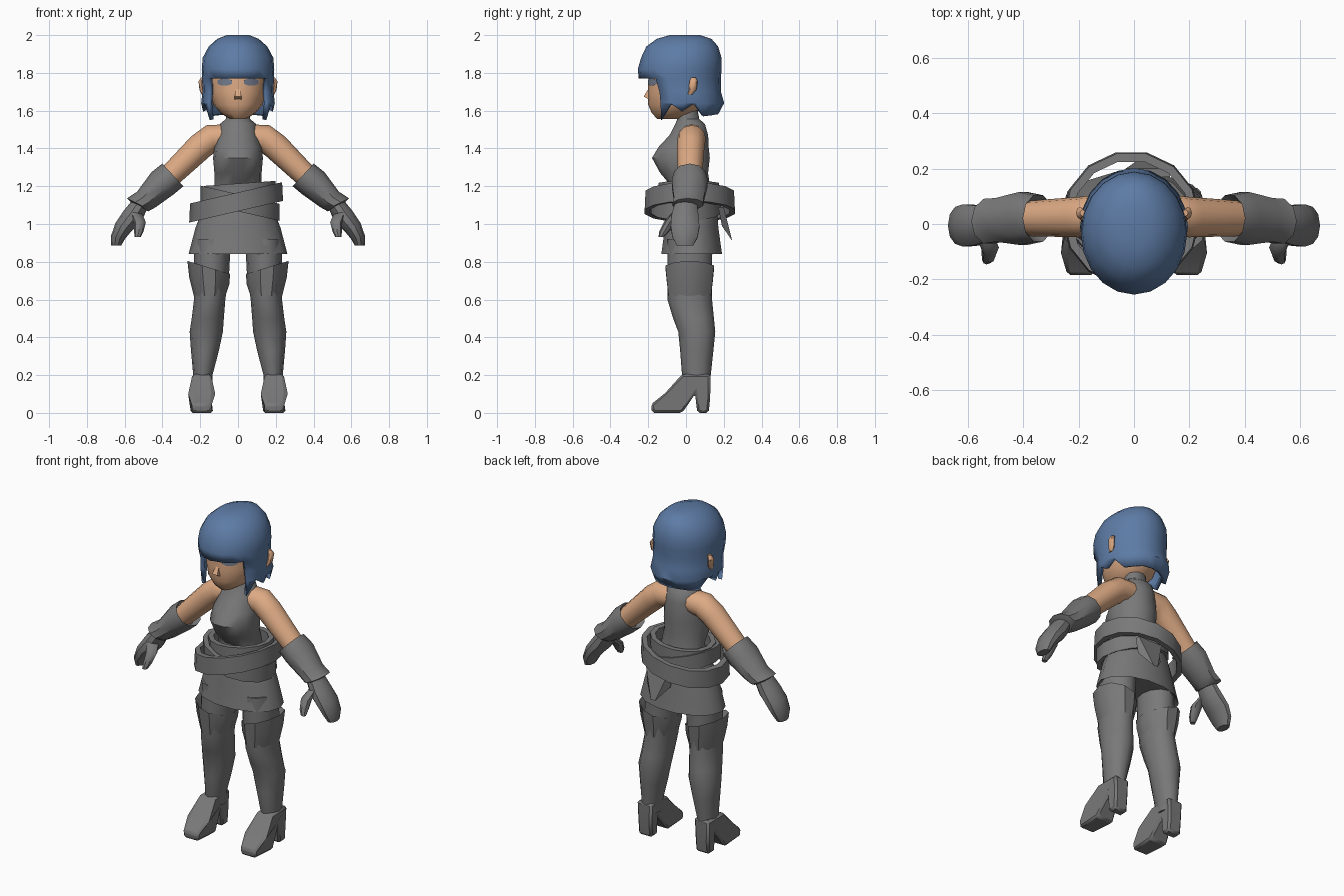
import bpy, bmesh, math
from mathutils import Vector

if "Cube" in bpy.data.objects:
    bpy.data.objects.remove(bpy.data.objects["Cube"])


def material(name, rgb):
    m = bpy.data.materials.new(name)
    m.diffuse_color = (*rgb, 1)
    m.use_nodes = True
    m.node_tree.nodes["Principled BSDF"].inputs["Base Color"].default_value = m.diffuse_color
    return m


GRAY = material("cloth gray", (0.19, 0.19, 0.19))
SKIN = material("skin", (0.72, 0.40, 0.23))
HAIR = material("hair blue", (0.11, 0.20, 0.38))
EYE = material("eye gray blue", (0.18, 0.21, 0.28))


def finish(name, bm, mat, mirror=False):
    bmesh.ops.recalc_face_normals(bm, faces=bm.faces)
    me = bpy.data.meshes.new(name)
    bm.to_mesh(me)
    bm.free()
    me.materials.append(mat)
    ob = bpy.data.objects.new(name, me)
    bpy.context.collection.objects.link(ob)
    if mirror:
        ob.modifiers.new("mirror", 'MIRROR').use_mirror_merge = False
    return ob


def loft(name, rings, mat, n=12, mirror=False, caps=(True, True), closed=False):
    """Skin rings (x, y, z, half width, half depth, tilt about y in degrees)."""
    bm = bmesh.new()
    rows = []
    for x, y, z, a, b, *t in rings:
        t = math.radians(t[0]) if t else 0
        u = Vector((math.cos(t), 0, math.sin(t)))
        rows.append([bm.verts.new(Vector((x, y, z))
                     + u * a * math.cos(2 * math.pi * k / n)
                     + Vector((0, b * math.sin(2 * math.pi * k / n), 0))) for k in range(n)])
    pairs = list(zip(rows, rows[1:])) + ([(rows[-1], rows[0])] if closed else [])
    for r, s in pairs:
        for k in range(n):
            j = (k + 1) % n
            bm.faces.new((r[k], r[j], s[j], s[k]))
    if not closed:
        for on, r in zip(caps, (rows[0], rows[-1])):
            if on:
                bm.faces.new(r)
    return finish(name, bm, mat, mirror)


def prism(name, profile, width, cx, mat, mirror=False):
    """Extrude a (y, z) side profile across x; width is a function of (y, z)."""
    bm = bmesh.new()
    sides = [[bm.verts.new((cx + s * width(y, z), y, z)) for y, z in profile] for s in (-1, 1)]
    for side in sides:
        bm.faces.new(side)
    n = len(profile)
    for k in range(n):
        j = (k + 1) % n
        bm.faces.new((sides[0][k], sides[0][j], sides[1][j], sides[1][k]))
    return finish(name, bm, mat, mirror)


# Head, nose and ears
loft("head", [(0, -.09, 1.555, .04, .06), (0, -.07, 1.585, .09, .11), (0, -.045, 1.63, .13, .155),
              (0, -.03, 1.70, .15, .172), (0, -.025, 1.78, .155, .173), (0, -.02, 1.88, .15, .17),
              (0, -.02, 1.95, .08, .10)], SKIN, 16)
prism("nose", [(-.19, 1.73), (-.224, 1.675), (-.18, 1.65)],
      lambda y, z: .006 if z > 1.7 else .018, 0, SKIN)
loft("ear", [(.18, .02, 1.685, .012, .012), (.19, .035, 1.71, .014, .02), (.195, .04, 1.755, .014, .022),
             (.185, .04, 1.775, .01, .012)], SKIN, 8, True)

# Eyes: thin plates wrapped on the face
bm = bmesh.new()
cols = []
for x, lo, hi in [(.032, 1.742, 1.762), (.055, 1.732, 1.77), (.085, 1.732, 1.77), (.108, 1.742, 1.762)]:
    y = -.031 - .173 * math.sqrt(1 - (x / .153) ** 2)
    cols.append([bm.verts.new((x, y, z)) for z in (lo, hi)])
for a, b in zip(cols, cols[1:]):
    bm.faces.new((a[0], b[0], b[1], a[1]))
finish("eyes", bm, EYE, True)

# Bobbed hair: dome, fringe, face opening and jagged lower edge
N = 20
rows_def = [(2.0, -.005, .06, .08), (1.98, -.01, .11, .145), (1.94, -.02, .155, .19),
            (1.88, -.025, .187, .213), (1.82, -.033, .192, .222), (1.77, -.033, .19, .217),
            (1.70, -.02, .188, .205), (1.64, -.01, .195, .212), (1.57, -.02, .185, .19)]
jag = {2: 1.55, 3: 1.635, 4: 1.595, 5: 1.635, 6: 1.57, 7: 1.575}    # by steps from the face side
bm = bmesh.new()
grid = []
for r, (z, cy, rx, ry) in enumerate(rows_def):
    row = []
    for k in range(N):
        a = 2 * math.pi * k / N - math.pi / 2
        step = min(k, N - k)
        zz = jag.get(step - 1, 1.58) if r == len(rows_def) - 1 else z
        row.append(bm.verts.new((rx * math.cos(a), cy + ry * math.sin(a), zz)))
    grid.append(row)
bm.faces.new(grid[0])
for r in range(len(grid) - 1):
    for k in range(N):
        if r >= 5 and (k < 3 or k >= N - 3):
            continue
        j = (k + 1) % N
        bm.faces.new((grid[r][k], grid[r][j], grid[r + 1][j], grid[r + 1][k]))
bmesh.ops.delete(bm, geom=[v for v in bm.verts if not v.link_faces], context='VERTS')
hair = finish("hair", bm, HAIR)
sol = hair.modifiers.new("thickness", 'SOLIDIFY')
sol.thickness, sol.offset = .022, -1

# Torso with high collar, and skirt
loft("bodice", [(0, .03, 1.0, .16, .12), (0, .025, 1.2, .125, .105), (0, -.01, 1.27, .125, .13),
                (0, -.027, 1.35, .132, .157), (0, -.012, 1.41, .125, .135), (0, .015, 1.47, .108, .105),
                (0, .022, 1.53, .095, .08), (0, .012, 1.555, .065, .06), (0, .005, 1.62, .06, .055)], GRAY, 14)
loft("skirt", [(0, .03, 1.14, .15, .12), (0, .03, 1.06, .195, .14), (0, .03, .98, .225, .145),
               (0, .03, .84, .262, .165), (0, .03, .87, .22, .14)], GRAY, 14)


# Crossed hip belts
def belt(name, x, y, z, rx, ry, half, tilt, flare=0):
    loft(name, [(x, y, z - half, rx + flare, ry + flare, tilt), (x, y, z + half, rx, ry, tilt),
                (x, y, z + half, rx - .03, ry - .03, tilt),
                (x, y, z - half, rx + flare - .03, ry + flare - .03, tilt)], GRAY, 14, closed=True)


belt("wide_belt", -.01, .02, 1.115, .25, .24, .05, 13, .005)
belt("cross_belt", .01, .0, 1.11, .215, .19, .045, -13)
belt("waist_belt", .01, .015, 1.18, .19, .165, .035, 4)

# Pointed tail hanging from the belt at the back
prism("back_tail", [(.17, 1.09), (.20, 1.09), (.245, .91), (.19, .99)],
      lambda y, z: .015 if z < .95 else .08, .05, GRAY)

# Arms, flared gauntlets and hands
loft("arm", [(.06, .03, 1.46, .068, .07, 85), (.14, .03, 1.455, .073, .075, 68),
             (.20, .025, 1.41, .072, .073, 48), (.38, .02, 1.235, .06, .064, 45)], SKIN, 12, True)
loft("gauntlet", [(.37, .02, 1.23, .058, .06, 46), (.345, .02, 1.26, .082, .088, 47),
                  (.40, .02, 1.215, .083, .10, 45), (.485, .015, 1.13, .064, .083, 40),
                  (.525, .01, 1.105, .07, .085, 26), (.52, .01, 1.09, .05, .06, 28)],
     GRAY, 10, True)
loft("hand", [(.515, .0, 1.11, .045, .06, 35), (.56, -.005, 1.04, .055, .075, 28),
              (.605, -.005, .985, .048, .08, 25), (.635, -.005, .93, .038, .07, 12),
              (.645, -.005, .885, .026, .045, 0)], GRAY, 10, True)
loft("thumb", [(.54, -.04, 1.06, .035, .035, 15), (.52, -.085, 1.01, .032, .032),
               (.525, -.115, .96, .025, .027), (.532, -.132, .93, .016, .014)], GRAY, 8, True)

# Legs in tall boots, with flared cuffs and heeled feet
loft("leg", [(.135, .02, .92, .095, .12), (.14, .02, .76, .095, .118), (.15, .02, .6, .083, .118),
             (.16, .04, .5, .085, .108), (.168, .057, .43, .088, .098), (.175, .057, .33, .074, .088),
             (.186, .055, .2, .051, .076), (.187, .06, .14, .052, .062)], GRAY, 12, True)
loft("boot_cuff", [(.14, .02, .72, .088, .112, 10), (.155, .02, .77, .118, .135, 17),
                   (.152, .02, .70, .108, .128, 10), (.15, .02, .62, .084, .118)],
     GRAY, 10, True, caps=(False, False))
foot = prism("foot", [(-.18, 0), (-.185, .045), (-.11, .105), (-.02, .205), (.13, .205), (.128, .08),
                      (.12, 0), (.06, 0), (.048, .10), (-.02, 0)],
             lambda y, z: .05 if z > .15 or y < -.15 else (.045 if y > .04 else .062), .192, GRAY, True)
bev = foot.modifiers.new("rounding", 'BEVEL')
bev.width, bev.segments = .012, 1

# Smooth shading with sharp creases kept
for ob in bpy.context.collection.objects:
    ob.select_set(True)
    bpy.context.view_layer.objects.active = ob
bpy.ops.object.shade_smooth_by_angle(angle=math.radians(40))
